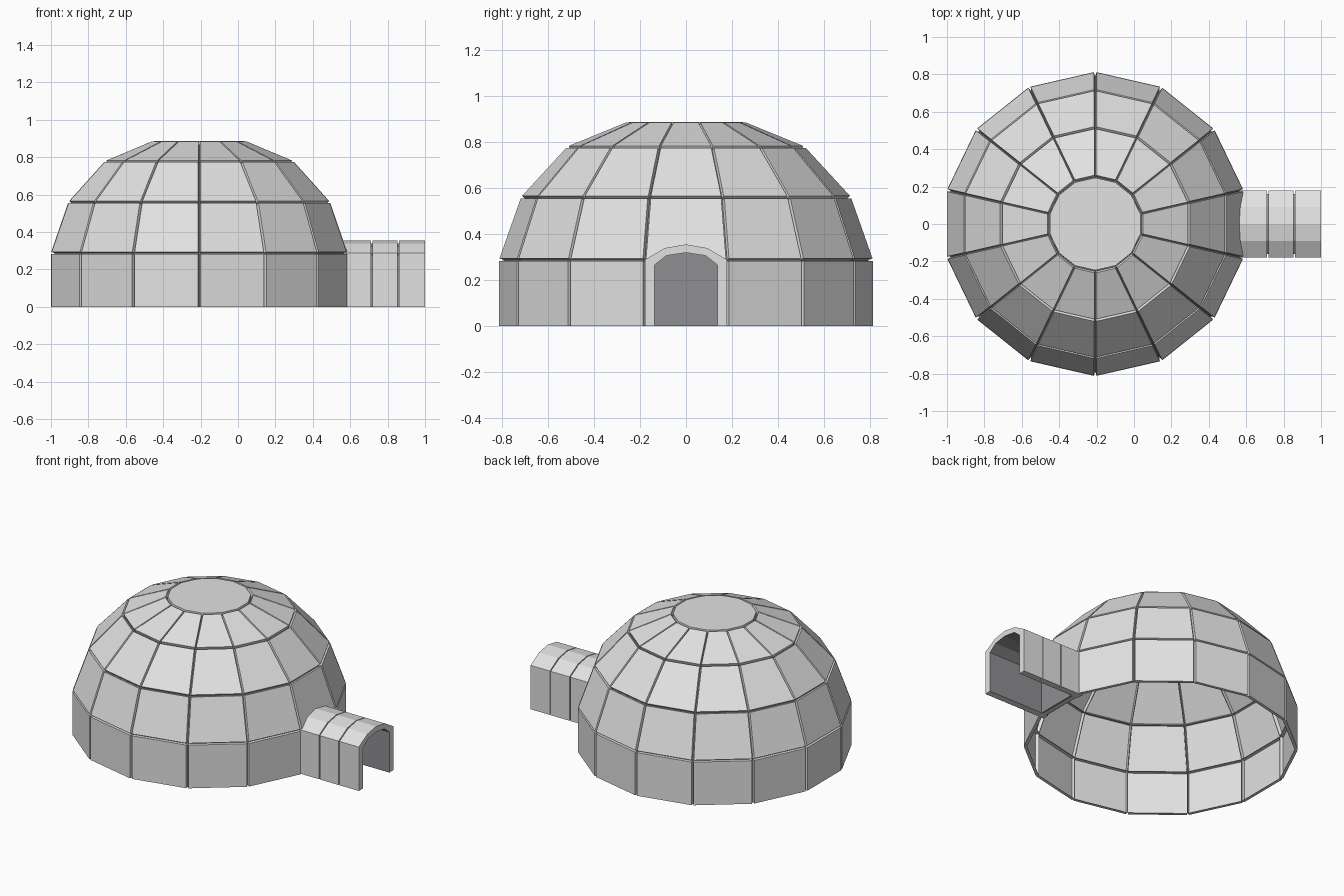
import bpy, bmesh, math

if "Cube" in bpy.data.objects:
    bpy.data.objects.remove(bpy.data.objects["Cube"])


def material(name, rgb):
    m = bpy.data.materials.new(name)
    m.diffuse_color = (*rgb, 1.0)
    m.use_nodes = True
    m.node_tree.nodes["Principled BSDF"].inputs["Base Color"].default_value = m.diffuse_color
    return m


ICE = material("light grey block", (0.76, 0.76, 0.76))
DARK = material("dark grey interior", (0.275, 0.275, 0.29))


def make_object(name, bm):
    me = bpy.data.meshes.new(name)
    bm.to_mesh(me)
    bm.free()
    for m in (ICE, DARK):
        me.materials.append(m)
    ob = bpy.data.objects.new(name, me)
    bpy.context.collection.objects.link(ob)
    return ob


# Dome: a 14-sided lattice of seams, with every panel raised out of it
SIDES, CX, DEPTH = 14, -0.2075, 0.02
OUTER = [(0.813, 0.0), (0.813, 0.288), (0.717, 0.56), (0.515, 0.78), (0.256, 0.886)]
SHIFT = [(1.0, 0.0), (1.0, 0.17), (0.88, 0.5), (0.55, 0.88), (0.25, 1.0)]

bm = bmesh.new()
rings = []
for (r, z), (dr, dz) in zip(OUTER, SHIFT):
    r, z = r - dr * DEPTH, z - dz * DEPTH
    rings.append([bm.verts.new((CX + r * math.cos(a), r * math.sin(a), z))
                  for a in (math.pi / 2 + k * math.tau / SIDES for k in range(SIDES))])
for lo, hi in zip(rings, rings[1:]):
    for k in range(SIDES):
        n = (k + 1) % SIDES
        bm.faces.new((lo[k], lo[n], hi[n], hi[k]))
bm.faces.new(rings[-1])
bm.normal_update()
panels = list(bm.faces)
# flat seam strips, then block sides rising out of them
seams = bmesh.ops.inset_individual(bm, faces=panels, thickness=0.003, depth=0.0)["faces"]
for f in seams:
    f.material_index = 1
bm.normal_update()
sides = bmesh.ops.inset_individual(bm, faces=panels, thickness=0.0008, depth=DEPTH)["faces"]
for f in list(sides) + panels:
    f.material_index = 0
# bottom row sits on the ground
for v in bm.verts:
    if v.co.z < 0.02:
        v.co.z = 0.0
make_object("dome", bm)


# Entrance tunnel: arch profiles as (y, z), mirrored across y = 0
def arch(half):
    return half + [(-y, z) for y, z in reversed(half[:-1])]


outer = arch([(0.179, 0.0), (0.179, 0.287), (0.092, 0.338), (0.0, 0.354)])
inner = arch([(0.136, 0.0), (0.136, 0.265), (0.085, 0.305), (0.0, 0.318)])
groove = [(o[0] + (i[0] - o[0]) * 0.42, o[1] + (i[1] - o[1]) * 0.42)
          for o, i in zip(outer, inner)]

bm = bmesh.new()


def row(x, prof):
    return [bm.verts.new((x, y, z)) for y, z in prof]


def bridge(a, b, mat):
    for k in range(len(a) - 1):
        bm.faces.new((a[k], b[k], b[k + 1], a[k + 1])).material_index = mat


stations = [(0.55, outer)]
for x in (0.715, 0.857):
    stations += [(x - 0.003, outer), (x - 0.003, groove),
                 (x + 0.003, groove), (x + 0.003, outer)]
stations.append((1.0, outer))
rows = [row(x, p) for x, p in stations]
for k in range(len(rows) - 1):
    is_floor = stations[k][1] is groove and stations[k + 1][1] is groove
    bridge(rows[k], rows[k + 1], 1 if is_floor else 0)
back, front = row(0.55, inner), row(1.0, inner)
bridge(front, back, 1)
bridge(rows[-1], front, 0)
bridge(back, rows[0], 0)
# undersides of the two walls
for i in (0, -1):
    bm.faces.new([r[i] for r in rows] + [front[i], back[i]])
bmesh.ops.recalc_face_normals(bm, faces=bm.faces)
make_object("entrance_tunnel", bm)

# Dark doorway block closing the inner end of the tunnel
bm = bmesh.new()
a, b = row(0.56, inner), row(0.60, inner)
bridge(a, b, 1)
for loop in (a, b, (a[0], b[0], b[-1], a[-1])):
    bm.faces.new(loop).material_index = 1
bmesh.ops.recalc_face_normals(bm, faces=bm.faces)
make_object("doorway", bm)
